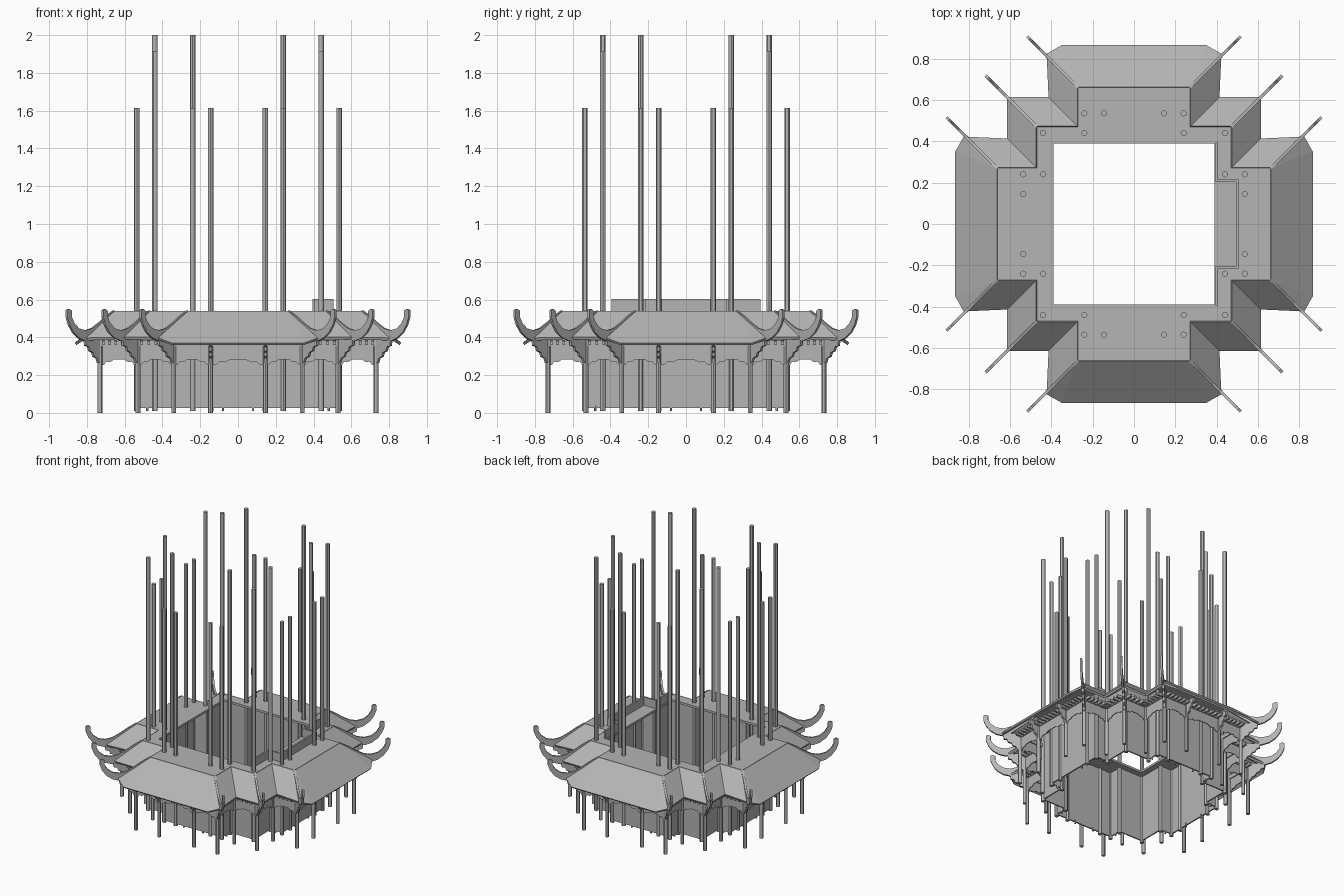
import bpy, bmesh, math
from mathutils import Vector, Matrix

cube = bpy.data.objects.get("Cube")
if cube:
    bpy.data.objects.remove(cube)

GREY = (0.46, 0.46, 0.46, 1)
stone = bpy.data.materials.new("plain_grey")
stone.use_nodes = True
stone.diffuse_color = GREY
stone.node_tree.nodes["Principled BSDF"].inputs["Base Color"].default_value = GREY


def finish(bm, name, thickness=0, offset=0, smooth=False):
    bmesh.ops.remove_doubles(bm, verts=bm.verts, dist=0.0005)
    bmesh.ops.recalc_face_normals(bm, faces=bm.faces)
    mesh = bpy.data.meshes.new(name)
    bm.to_mesh(mesh)
    bm.free()
    mesh.materials.append(stone)
    obj = bpy.data.objects.new(name, mesh)
    bpy.context.collection.objects.link(obj)
    if thickness:
        mod = obj.modifiers.new("thickness", "SOLIDIFY")
        mod.thickness, mod.offset = thickness, offset
        mod.use_even_offset = True
    if smooth:
        bpy.ops.object.select_all(action="DESELECT")
        obj.select_set(True)
        bpy.context.view_layer.objects.active = obj
        bpy.ops.object.shade_smooth_by_angle()
    return obj


def turned(p, k):
    return Matrix.Rotation(-k * math.pi / 2, 3, "Z") @ Vector((*p, 0)[:3])


def ring(quarter):
    """Repeat one quarter of an outline around the centre, clockwise."""
    return [turned(p, k) for k in range(4) for p in quarter]


def ribbon(name, points, z0, z1, thickness, closed=True):
    bm = bmesh.new()
    low = [bm.verts.new((p[0], p[1], z0)) for p in points]
    high = [bm.verts.new((p[0], p[1], z1)) for p in points]
    n = len(points)
    for i in range(n if closed else n - 1):
        j = (i + 1) % n
        bm.faces.new((low[i], low[j], high[j], high[i]))
    return finish(bm, name, thickness)


def plate(bm, origin, direction, profile, thickness):
    """Upright flat plate: profile is (distance along direction, height)."""
    d = Vector((direction[0], direction[1], 0))
    side = Vector((-d.y, d.x, 0)).normalized() * thickness / 2
    base = Vector((origin[0], origin[1], 0))
    sides = []
    for s in (side, -side):
        sides.append([bm.verts.new(base + d * t + Vector((0, 0, z)) + s) for t, z in profile])
    a, b = sides
    bm.faces.new(a)
    bm.faces.new(b[::-1])
    for i in range(len(a)):
        j = (i + 1) % len(a)
        bm.faces.new((a[j], a[i], b[i], b[j]))


def poles(name, spots, radius, z0, z1):
    bm = bmesh.new()
    for p in spots:
        m = Matrix.Translation((p[0], p[1], (z0 + z1) / 2))
        bmesh.ops.create_cone(bm, cap_ends=True, segments=12, radius1=radius,
                              radius2=radius, depth=z1 - z0, matrix=m)
    return finish(bm, name, smooth=True)


def mirrored(p):
    return (p[1], p[0])


# Flat roof terrace with a square courtyard opening
terrace = [(-.39, .39), (.39, .39), (.47, .47), (.27, .47), (.27, .66),
           (-.27, .66), (-.27, .47), (-.47, .47)]
bm = bmesh.new()
for k in range(4):
    bm.faces.new([bm.verts.new(turned(p, k) + Vector((0, 0, .532))) for p in terrace])
finish(bm, "roof_terrace", .016)

# Sloped skirt roof around the stepped cross plan
top_edge = [(.27, .66), (.27, .66), (.27, .47), (.47, .47), (.47, .27), (.66, .27), (.66, .27)]
eave = [(.35, .86, .365), (.42, .82, .39), (.41, .61, .395), (.61, .61, .395),
        (.61, .41, .395), (.82, .42, .39), (.86, .35, .365)]
inner = [p + Vector((0, 0, .533)) for p in ring(top_edge)]
outer = [turned(p[:2], k) + Vector((0, 0, p[2])) for k in range(4) for p in eave]
bm = bmesh.new()
for i in range(len(inner)):
    j = (i + 1) % len(inner)
    corners = [inner[i], outer[i], outer[j]]
    if (inner[i] - inner[j]).length > .001:
        corners.append(inner[j])
    bm.faces.new([bm.verts.new(c) for c in corners])
finish(bm, "skirt_roof", .014)

# Upswept hip ridges with curled tips
hip = [(0, .542), (.04, .512), (.08, .475), (.115, .448), (.15, .437), (.185, .447),
       (.21, .475), (.225, .51), (.224, .54), (.235, .55), (.247, .545), (.247, .505),
       (.236, .465), (.215, .425), (.185, .395), (.15, .38), (.12, .39), (0, .51)]
bm = bmesh.new()
for k in range(4):
    for corner in [(.27, .66), (.47, .47), (.66, .27)]:
        plate(bm, turned(corner, k), turned((1, 1), k), hip, .014)
finish(bm, "hip_ridges")

# Stepped enclosing wall
ribbon("wall", ring([(.24, .535), (.24, .44), (.44, .44), (.44, .24), (.535, .24)]),
       .025, .526, .01)

# Low parapet beside the courtyard opening
ribbon("parapet", [(.4, .395), (.4, .21), (.5, .21), (.5, -.21), (.4, -.21), (.4, -.395)],
       .53, .602, .012, closed=False)

# Tall poles rising through the terrace
pair = [(.24, .535), (.145, .535)]
poles("outer_poles", ring(pair + [mirrored(p) for p in pair]), .0145, .01, 1.615)
poles("inner_poles", ring([(.24, .44), (.44, .24)]), .0145, .01, 2.0)
poles("corner_poles", ring([(.44, .44)]), .0145, .01, 1.915)

# Veranda columns
quarter = [(.145, .73), (.34, .73), (.34, .53), (.53, .53), (.53, .34), (.73, .34), (.73, .145)]
columns = ring(quarter)
poles("veranda_columns", columns, .013, 0, .41)

# Beam, scalloped valances and rafter ends between the columns
ribbon("veranda_beam", columns, .355, .385, .02)
scallop = [(0, .25), (.1, .255), (.17, .272), (.26, .268), (.36, .282)]
valances, rafters = bmesh.new(), bmesh.new()
for i, p in enumerate(columns):
    q = columns[(i + 1) % len(columns)]
    span = q - p
    profile = scallop + [(1 - t, z) for t, z in reversed(scallop)] + [(1, .36), (0, .36)]
    plate(valances, p, span, profile, .006)
    out = Vector((-span.y, span.x, 0)).normalized()
    count = round(span.length / .035)
    for n in range(count):
        spot = p + span * (n + .5) / count
        plate(rafters, spot, out, [(0, .36), (.05, .36), (.05, .38), (0, .385)], .014)
finish(valances, "valances")
finish(rafters, "rafter_ends")

# Curved brackets carrying the eaves
bracket = [(0, .26), (.012, .265), (.02, .29), (.036, .298), (.042, .32), (.058, .328),
           (.064, .35), (.08, .356), (.082, .385), (0, .4)]
bm = bmesh.new()
for k in range(4):
    for spot, way in [((.34, .73), (1, 1)), ((.53, .53), (1, 1)), ((.73, .34), (1, 1)),
                      ((.145, .73), (0, 1)), ((.73, .145), (1, 0))]:
        plate(bm, turned(spot, k), turned(way, k), bracket, .016)
finish(bm, "eave_brackets")

# Small door pivots under the wall
poles("wall_pegs", ring([(.08, .53), (.48, .24), (.24, .48), (.53, .08)]), .006, .01, .04)
